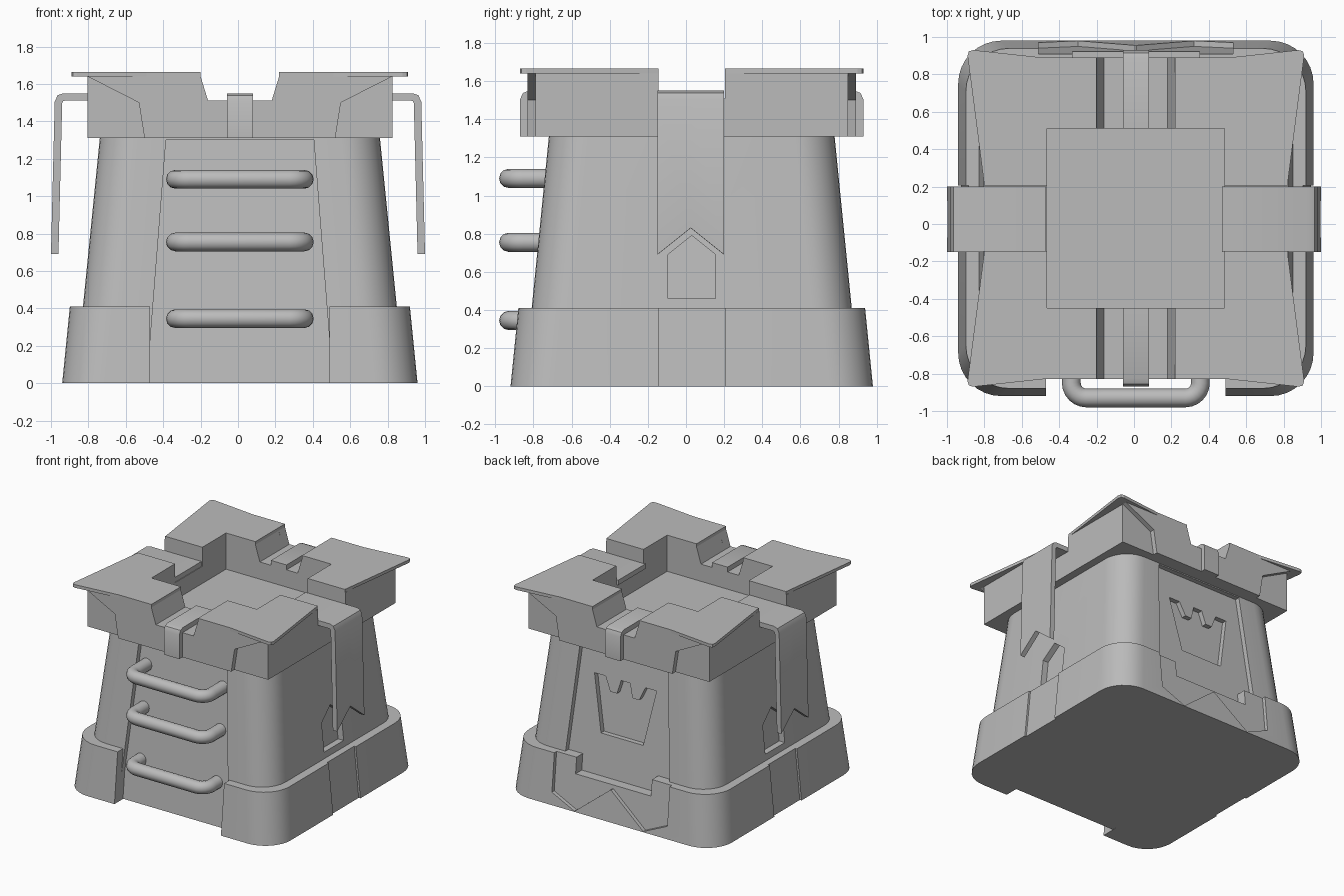
import bpy, bmesh, math
from mathutils import Vector

cube = bpy.data.objects.get("Cube")
if cube:
    bpy.data.objects.remove(cube, do_unlink=True)

CENTRE = Vector((0.01, 0.03, 0))
SLOPE = 0.1  # inward lean of the walls per unit of height

stone = bpy.data.materials.new("stone grey")
stone.use_nodes = True
stone.diffuse_color = (0.5, 0.5, 0.5, 1)
stone.node_tree.nodes["Principled BSDF"].inputs["Base Color"].default_value = (0.5, 0.5, 0.5, 1)


def add_object(name, data, location=CENTRE):
    ob = bpy.data.objects.new(name, data)
    ob.location = location
    data.materials.append(stone)
    bpy.context.collection.objects.link(ob)
    return ob


def prism(name, points, place):
    """Join two copies of an outline; place(u, v, end) puts each in space."""
    bm = bmesh.new()
    loops = [[bm.verts.new(place(u, v, end)) for u, v in points] for end in (0, 1)]
    for loop in loops:
        bm.faces.new(loop)
    n = len(points)
    for i in range(n):
        j = (i + 1) % n
        bm.faces.new((loops[0][i], loops[0][j], loops[1][j], loops[1][i]))
    bmesh.ops.recalc_face_normals(bm, faces=bm.faces)
    mesh = bpy.data.meshes.new(name)
    bm.to_mesh(mesh)
    bm.free()
    return add_object(name, mesh)


def mirrored(points):
    """Complete a half outline on the other side of the middle."""
    return points + [(-u, v) for u, v in reversed(points)]


def block(name, half_x, half_y, z0, z1):
    return prism(name, mirrored([(half_x, -half_y), (half_x, half_y)]),
                 lambda u, v, end: (u, v, z1 if end else z0))


def tapered_block(name, half, radius, z0, z1):
    """Rounded square block whose walls lean inward."""
    arc = [(sx, sy, math.radians(start + step * 11.25))
           for sx, sy, start in ((1, 1, 0), (-1, 1, 90), (-1, -1, 180), (1, -1, 270))
           for step in range(9)]

    def place(u, v, end):
        z = z1 if end else z0
        sx, sy, a = arc[int(u)]
        c = half - SLOPE * z - radius
        return (sx * c + radius * math.cos(a), sy * c + radius * math.sin(a), z)
    return prism(name, [(i, 0) for i in range(len(arc))], place)


def wall_cutter(points, axis, sign, depth):
    """Cutter whose inner face runs parallel to a leaning wall."""
    def place(u, v, end):
        d = sign * (1.3 if end else depth - SLOPE * v)
        return (d, u, v) if axis == "x" else (u, d, v)
    return prism("cutter", points, place)


def carve(ob, cutters):
    for cutter in cutters:
        cutter.hide_render = True
        mod = ob.modifiers.new("cut", "BOOLEAN")
        mod.operation, mod.solver, mod.object = "DIFFERENCE", "EXACT", cutter
    bake(ob)
    for cutter in cutters:
        bpy.data.objects.remove(cutter, do_unlink=True)


def bake(ob):
    bpy.context.view_layer.update()
    deps = bpy.context.evaluated_depsgraph_get()
    mesh = bpy.data.meshes.new_from_object(ob.evaluated_get(deps))
    ob.modifiers.clear()
    ob.data = mesh


def smooth(ob):
    bpy.ops.object.select_all(action="DESELECT")
    ob.select_set(True)
    bpy.context.view_layer.objects.active = ob
    bpy.ops.object.shade_smooth_by_angle(angle=math.radians(30))


# Plinth: ladder gap, back ledge, mountain relief and side strips
plinth = tapered_block("plinth", 0.95, 0.23, 0, 0.41)
gap = mirrored([(0.48, -0.1), (0.48, 0.6)])
ledge = mirrored([(0.34, 0.28), (0.34, 0.6)])
mountains = mirrored([(0.52, 0.6), (0.52, 0.1), (0.31, 0.005), (0.004, 0.25)])
strip = mirrored([(0.175, -0.1), (0.175, 0.6)])
carve(plinth, [wall_cutter(gap, "y", -1, 0.80),
               wall_cutter(ledge, "y", 1, 0.80),
               wall_cutter(mountains, "y", 1, 0.92)]
      + [wall_cutter(strip, "x", s, 0.935) for s in (-1, 1)])
smooth(plinth)

# Tower: sunken front and back panels, castle emblem and side windows
tower = tapered_block("tower", 0.88, 0.21, 0.002, 1.315)
panel = mirrored([(0.505, -0.1), (0.395, 1.3)])
back_panel = mirrored([(0.485, 0.2), (0.395, 1.3)])
emblem = mirrored([(0.19, 0.61), (0.28, 1.06), (0.18, 1.06),
                   (0.13, 0.95), (0.07, 0.95), (0.04, 1.06)])
window = mirrored([(0.125, 0.46), (0.125, 0.69), (0.001, 0.79)])
carve(tower, [wall_cutter(panel, "y", -1, 0.84),
              wall_cutter(back_panel, "y", 1, 0.84),
              wall_cutter(emblem, "y", 1, 0.80)]
      + [wall_cutter(window, "x", s, 0.83) for s in (-1, 1)])
smooth(tower)

# Battlement ring with a sunken floor and four openings
battlement = block("battlement", 0.815, 0.82, 1.31, 1.64)
opening = mirrored([(0.17, 1.51), (0.26, 1.8)])
carve(battlement, [
    block("cutter", 0.475, 0.48, 1.37, 1.9),
    prism("cutter", opening, lambda u, v, end: (u, 2 * end - 1, v)),
    block("cutter", 1.2, 0.175, 1.51, 1.9)])

# Raised facings on the front and back of the battlement
facing = mirrored([(0.51, 1.31), (0.54, 1.5), (0.815, 1.64), (0.21, 1.64), (0.17, 1.51)])
for side, s in (("front", -1), ("back", 1)):
    prism(side + "_facing", facing,
          lambda u, v, end: (u, s * (0.86 if end else 0.78), v))

# Flared corner slabs
slab = [(0.21, 0.86), (0.5, 0.86), (0.87, 0.9), (0.893, 0.893), (0.9, 0.87),
        (0.81, 0.175), (0.475, 0.175), (0.475, 0.48), (0.21, 0.48)]
for sx, x_name in ((-1, "right"), (1, "left")):
    for sy, y_name in ((-1, "front"), (1, "back")):
        prism(f"{y_name}_{x_name}_slab", slab,
              lambda u, v, end: (sx * u, sy * v, 1.665 if end else 1.64))


def draped_strip(name, path, half_width, notch, axis, sign, location):
    """Thick cloth strip over a wall, its lower end notched in the middle."""
    bm = bmesh.new()
    rows = []
    (d0, z0), (d1, z1) = path[-2:]
    for i, (d, z) in enumerate(path):
        row = []
        for w in (-half_width, 0, half_width):
            dd, zz = d, z
            if w == 0 and i == len(path) - 1:
                zz = z + notch
                dd = d1 + (d0 - d1) * notch / (z0 - z1)
            co = (sign * dd, w, zz) if axis == "x" else (w, sign * dd, zz)
            row.append(bm.verts.new(co))
        rows.append(row)
    for a, b in zip(rows, rows[1:]):
        for k in (0, 1):
            bm.faces.new((a[k], a[k + 1], b[k + 1], b[k]))
    mesh = bpy.data.meshes.new(name)
    bm.to_mesh(mesh)
    bm.free()
    ob = add_object(name, mesh, location)
    mod = ob.modifiers.new("thickness", "SOLIDIFY")
    mod.thickness, mod.offset, mod.use_even_offset = 0.04, 0, True
    bake(ob)
    smooth(ob)


# Side banners and the short straps over the front and back openings
banner = [(0.47, 1.53), (0.93, 1.53), (0.95, 1.523), (0.96, 1.5), (0.98, 0.69)]
strap = [(0.48, 1.53), (0.85, 1.53), (0.87, 1.522), (0.88, 1.5), (0.88, 1.31)]
for s, x_name, y_name in ((-1, "right", "front"), (1, "left", "back")):
    draped_strip(x_name + "_banner", banner, 0.175, 0.14, "x", s, (0, 0.025, 0))
    draped_strip(y_name + "_strap", strap, 0.07, 0, "y", s, CENTRE)

# Ladder rungs bent from round bar
BEND = 0.08
half_rung = [(0.345, -0.68)] + [
    (0.345 - BEND + BEND * math.cos(a), -0.96 + BEND - BEND * math.sin(a))
    for a in (math.radians(15 * k) for k in range(7))]
for name, z in (("lower", 0.345), ("middle", 0.755), ("upper", 1.09)):
    curve = bpy.data.curves.new(name + "_rung", "CURVE")
    curve.dimensions = "3D"
    curve.bevel_depth, curve.bevel_resolution = 0.05, 4
    curve.use_fill_caps = True
    path = mirrored(half_rung)
    spline = curve.splines.new("POLY")
    spline.points.add(len(path) - 1)
    for point, (x, y) in zip(spline.points, path):
        point.co = (x, y, z, 1)
    spline.use_smooth = True
    add_object(name + "_rung", curve)
